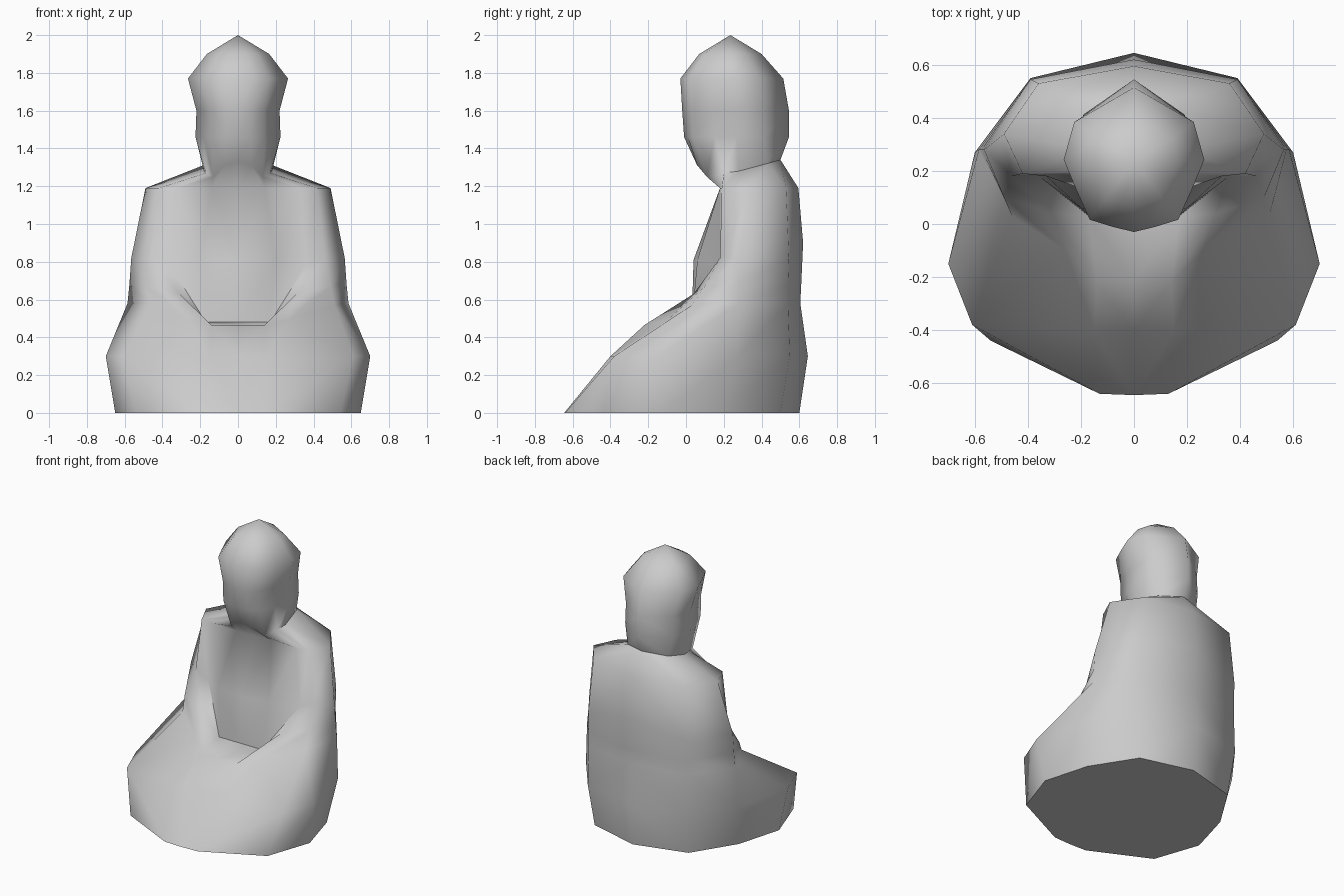
import bpy
import bmesh
import math

cube = bpy.data.objects.get("Cube")
if cube:
    bpy.data.objects.remove(cube, do_unlink=True)

# One stone colour for the whole figure
stone = bpy.data.materials.new("pale_grey_stone")
stone.use_nodes = True
stone.diffuse_color = (0.6, 0.6, 0.6, 1)
stone.node_tree.nodes["Principled BSDF"].inputs["Base Color"].default_value = (0.6, 0.6, 0.6, 1)


def full_ring(half):
    """Mirror a half ring that runs from back centre to front centre."""
    return half + [(-x, y, z) for x, y, z in reversed(half[1:-1])]


def level(z, *points):
    """Half ring of (x, y) points at one height; a third value overrides the height."""
    return full_ring([(p[0], p[1], p[2] if len(p) > 2 else z) for p in points])


def loft(name, rings, tip, smooth_angle):
    """Skin a stack of rings with mirrored triangles, a flat base and a pointed top."""
    bm = bmesh.new()
    rows = [[bm.verts.new(p) for p in ring] for ring in rings]
    top = bm.verts.new(tip)
    count = len(rows[0])
    for i in range(count):
        j = (i + 1) % count
        # The diagonal always leans from the back at the top to the front below
        back, front = (i, j) if i < count // 2 else (j, i)
        for low, high in zip(rows, rows[1:]):
            bm.faces.new((low[back], low[front], high[back]))
            bm.faces.new((low[front], high[front], high[back]))
        bm.faces.new((rows[-1][i], rows[-1][j], top))
    bm.faces.new(rows[0])
    bmesh.ops.recalc_face_normals(bm, faces=bm.faces[:])
    mesh = bpy.data.meshes.new(name)
    bm.to_mesh(mesh)
    bm.free()
    mesh.materials.append(stone)
    obj = bpy.data.objects.new(name, mesh)
    bpy.context.collection.objects.link(obj)
    bpy.ops.object.select_all(action="DESELECT")
    obj.select_set(True)
    bpy.context.view_layer.objects.active = obj
    bpy.ops.object.shade_smooth_by_angle(angle=math.radians(smooth_angle))


# Robed body: columns are back, back corner, side, elbow, forearm, hand, front centre
base = level(0, (0, 0.6), (0.37, 0.5), (0.56, 0.2), (0.65, -0.12),
             (0.54, -0.44), (0.13, -0.64), (0, -0.645))
knees = level(0.3, (0, 0.645), (0.39, 0.55), (0.6, 0.27), (0.7, -0.15),
              (0.61, -0.38), (0.15, -0.4), (0, -0.4))
lap = level(0.58, (0, 0.605), (0.39, 0.54), (0.585, 0.28), (0.51, 0.03, 0.57),
            (0.26, -0.1, 0.49), (0.14, -0.22, 0.465), (0, -0.22, 0.465))
# Sunken lap between the forearms, at the foot of the belly
hollow = level(0.68, (0, 0.61), (0.39, 0.54), (0.575, 0.28), (0.49, 0.1, 0.67),
               (0.31, 0.04, 0.63), (0.17, 0.03, 0.48), (0, 0.03, 0.48))
belly = level(0.82, (0, 0.62, 0.9), (0.39, 0.545), (0.565, 0.28), (0.46, 0.18),
              (0.36, 0.18, 0.78), (0.2, 0.06, 0.81), (0, 0.04, 0.81))
shoulders = level(1.19, (0, 0.595), (0.36, 0.53), (0.49, 0.34), (0.42, 0.19),
                  (0.33, 0.18), (0.14, 0.18), (0, 0.18))
neck = level(1.3, (0, 0.5, 1.34), (0.16, 0.43, 1.32), (0.18, 0.28, 1.28), (0.17, 0.2, 1.27),
             (0.13, 0.11, 1.25), (0.07, 0.06, 1.31), (0, 0.05, 1.33))

# The right elbow is tucked in more than the left
elbow = len(lap) - 3
lap[elbow] = (-0.46, 0.03, 0.58)

# Head: one faceted outline, stretched for each height
OUTLINE = [(0, 1), (0.85, 0.52), (1, 0), (0.82, -0.42), (0.63, -0.83), (0.3, -0.93), (0, -1)]


def head_ring(z, half_width, front, back):
    middle, depth = (front + back) / 2, (back - front) / 2
    return full_ring([(x * half_width, middle + y * depth, z) for x, y in OUTLINE])


head = [
    head_ring(1.46, 0.225, -0.01, 0.545),
    head_ring(1.6, 0.22, -0.02, 0.545),
    head_ring(1.77, 0.265, -0.03, 0.515),
    head_ring(1.9, 0.165, 0.07, 0.4),
]

loft("seated_figure", [base, knees, lap, hollow, belly, shoulders, neck] + head,
     tip=(0, 0.235, 2), smooth_angle=75)
